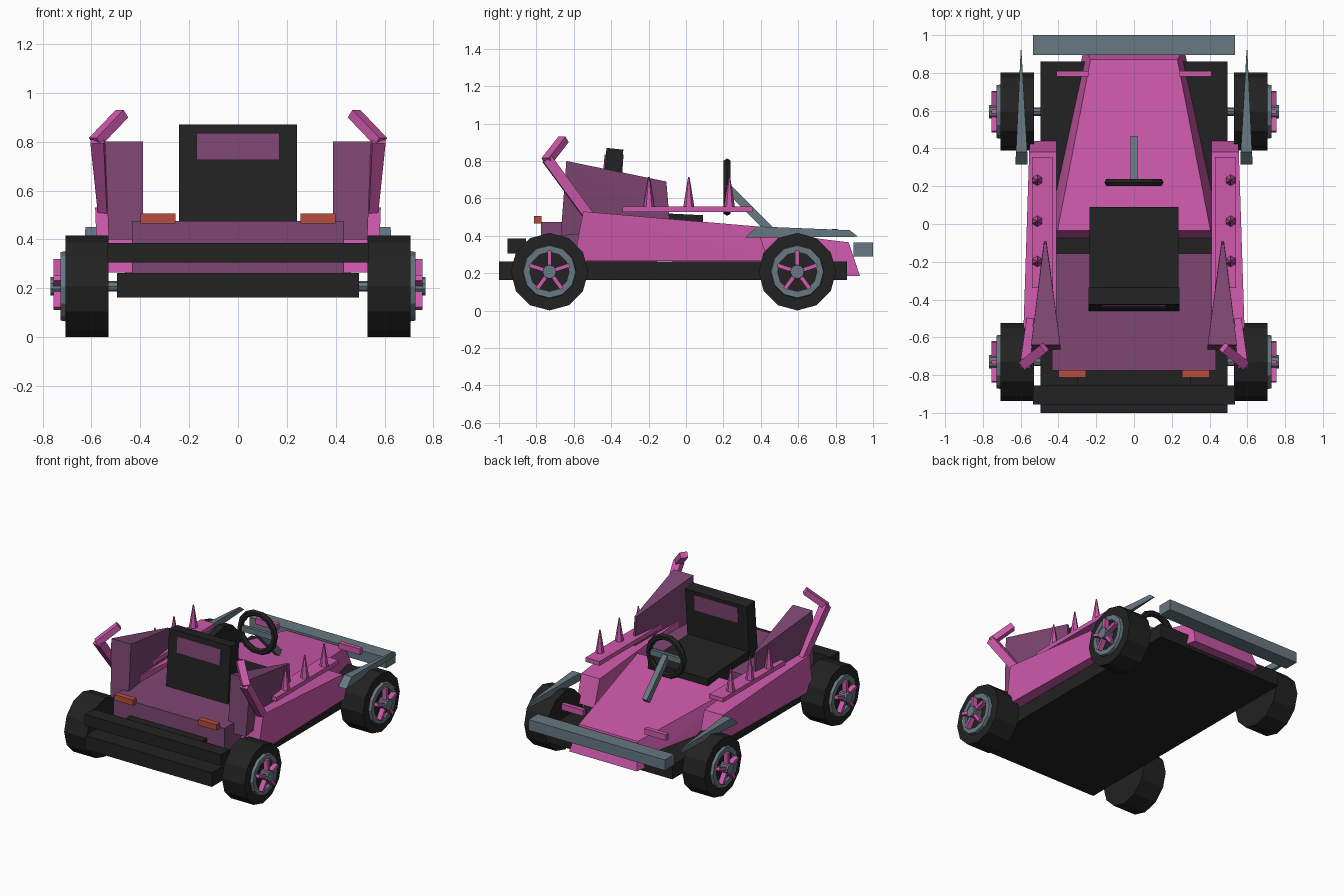
import bpy, bmesh, math
from mathutils import Vector, Matrix

if "Cube" in bpy.data.objects:
    bpy.data.objects.remove(bpy.data.objects["Cube"])


def mat(name, c):
    m = bpy.data.materials.new(name)
    m.diffuse_color = (*c, 1)
    m.use_nodes = True
    m.node_tree.nodes["Principled BSDF"].inputs["Base Color"].default_value = m.diffuse_color
    return m


PINK = mat("pink", (0.61, 0.10, 0.41))
PLUM = mat("plum", (0.21, 0.062, 0.168))
BLACK = mat("black", (0.016, 0.016, 0.016))
GREY = mat("steel grey", (0.135, 0.19, 0.22))
ORANGE = mat("orange", (0.47, 0.075, 0.045))


def finish(bm, name, m):
    bmesh.ops.recalc_face_normals(bm, faces=bm.faces[:])
    me = bpy.data.meshes.new(name)
    bm.to_mesh(me)
    bm.free()
    me.materials.append(m)
    ob = bpy.data.objects.new(name, me)
    bpy.context.collection.objects.link(ob)
    return ob


def hull(name, pts, m, sx=1):
    bm = bmesh.new()
    vs = [bm.verts.new((p[0] * sx, p[1], p[2])) for p in pts]
    bmesh.ops.convex_hull(bm, input=vs)
    bmesh.ops.dissolve_limit(bm, angle_limit=0.01, verts=bm.verts[:], edges=bm.edges[:])
    return finish(bm, name, m)


def box(name, x, y, z, m, sx=1):
    return hull(name, [(a, b, c) for a in x for b in y for c in z], m, sx)


def lathe(name, prof, n, cy, cz, m, sx=1, closed=False):
    # spin an (x, radius) profile round an axis along x
    bm = bmesh.new()
    rings = []
    for i in range(n):
        a = 2 * math.pi * i / n
        rings.append([bm.verts.new((x * sx, cy + r * math.sin(a), cz + r * math.cos(a))) for x, r in prof])
    k = len(prof)
    for i in range(n):
        A, B = rings[i], rings[(i + 1) % n]
        for j in range(k if closed else k - 1):
            bm.faces.new((A[j], A[(j + 1) % k], B[(j + 1) % k], B[j]))
    bmesh.ops.remove_doubles(bm, verts=bm.verts[:], dist=1e-5)
    return finish(bm, name, m)


def bar(name, p, q, w, h, m, up=(0, 0, 1), sx=1, w2=None):
    # rectangular bar between two points
    p, q = Vector(p), Vector(q)
    d = (q - p).normalized()
    s = d.cross(Vector(up)).normalized()
    u = s.cross(d)
    w2 = w if w2 is None else w2
    pts = [c + s * (a * ww / 2) + u * (b * h / 2)
           for c, ww in ((p, w), (q, w2)) for a in (-1, 1) for b in (-1, 1)]
    return hull(name, pts, m, sx)


# chassis and bumpers
box("chassis", (-.495, .495), (-1, .86), (.163, .262), BLACK)
box("rear_bumper", (-.535, .535), (-.955, -.855), (.305, .385), BLACK)
box("front_bumper", (-.535, .535), (.895, 1), (.29, .365), GREY)

# rear deck, bumper mount and hood
box("rear_deck", (-.435, .435), (-.775, -.155), (.262, .475), PLUM)
box("rear_bumper_mount", (-.3, .3), (-.87, -.77), (.32, .37), BLACK)
hull("hood", [(s * x, y, z) for s in (-1, 1) for x, y, z in
     ((.23, .87, .365), (.265, .93, .185), (.405, -.035, .475), (.48, -.085, .2))], PINK)

# seat with panels on both sides of the backrest
hull("seat_base", [(s * x, y, z) for s in (-1, 1) for x, y, z in
     ((.235, .09, .42), (.235, .09, .51), (.235, -.42, .42), (.235, -.42, .535))], BLACK)
hull("seat_back", [(s * .242, y, z) for s in (-1, 1) for y, z in
     ((-.46, .47), (-.425, .87), (-.365, .47), (-.335, .86))], BLACK)
for nm, y0, y1 in (("rear", -.4405, -.431), ("front", -.345, -.338)):
    hull("seat_panel_" + nm, [(x, y + d, z) for x in (-.17, .17)
         for y, z in ((y0, .725), (y1, .835)) for d in (-.004, .004)], PLUM)

# steering
bpy.ops.mesh.primitive_torus_add(major_segments=14, minor_segments=6, major_radius=.135,
                                 minor_radius=.022, location=(0, .22, .66),
                                 rotation=(math.pi / 2, 0, 0))
wheel = bpy.context.object
wheel.name = "steering_wheel"
wheel.data.materials.append(BLACK)
box("steering_crossbar", (-.13, .13), (.208, .232), (.64, .68), GREY)
bar("steering_column", (0, .22, .66), (0, .45, .43), .038, .045, GREY)

# axles
for nm, y in (("front", .595), ("rear", -.73)):
    lathe(nm + "_axle", [(-.54, 0), (-.54, .022), (.54, .022), (.54, 0)], 8, y, .208, GREY)

for sx, side in ((-1, "left_"), (1, "right_")):
    # wheels
    for nm, y in (("front", .595), ("rear", -.73)):
        n = side + nm
        cz = .208
        lathe(n + "_tyre", [(.53, 0), (.53, .207), (.707, .207), (.707, 0)], 12, y, cz, BLACK, sx)
        lathe(n + "_rim", [(.70, .145), (.727, .14), (.727, .105), (.70, .105)], 12, y, cz, GREY, sx, True)
        lathe(n + "_hub", [(.70, 0), (.70, .04), (.768, .037), (.768, 0)], 10, y, cz, GREY, sx)
        for i in range(5):
            a = 2 * math.pi * i / 5
            d = Vector((0, math.sin(a), math.cos(a)))
            c = Vector((.737, y, cz))
            bar(n + "_spoke", c + d * .03, c + d * .112, .022, .036, PINK, (1, 0, 0), sx)

    # side pod
    hull(side + "pod", [(.41, .38, .45), (.555, .38, .45), (.41, .44, .265), (.55, .44, .265),
                        (.41, -.55, .53), (.585, -.55, .53), (.41, -.60, .265), (.575, -.60, .265)],
         PINK, sx)
    # spike rail and spikes
    box(side + "spike_rail", (.43, .54), (-.34, .355), (.527, .557), PINK, sx)
    for y in (.232, .015, -.198):
        bm = bmesh.new()
        bmesh.ops.create_cone(bm, cap_ends=True, segments=6, radius1=.031, radius2=.004, depth=.17,
                              matrix=Matrix.Translation((sx * .512, y, .63)))
        finish(bm, side + "spike", PINK)

    # rear fin
    hull(side + "fin", [(.39, -.64, .80), (.545, -.64, .80), (.39, -.67, .40), (.53, -.67, .40),
                        (.463, -.105, .69), (.477, -.105, .69), (.463, -.085, .45), (.477, -.085, .45)],
         PLUM, sx)
    # bent horn strut
    bar(side + "strut_lower", (.55, -.50, .48), (.575, -.742, .81), .035, .055, PINK, (0, 0, 1), sx, .055)
    bar(side + "strut_upper", (.585, -.745, .80), (.475, -.655, .915), .05, .04, PINK, (0, 0, 1), sx)

    # front steel blade
    hull(side + "front_blade", [(.565, .38, .45), (.625, .38, .45), (.565, .315, .39), (.628, .315, .39),
                                (.594, .875, .43), (.602, .875, .43), (.596, .92, .395), (.60, .92, .395)],
         GREY, sx)
    # lamps
    box(side + "front_lamp", (.24, .41), (.78, .81), (.395, .437), PINK, sx)
    box(side + "tail_lamp", (.255, .40), (-.812, -.772), (.466, .506), ORANGE, sx)
